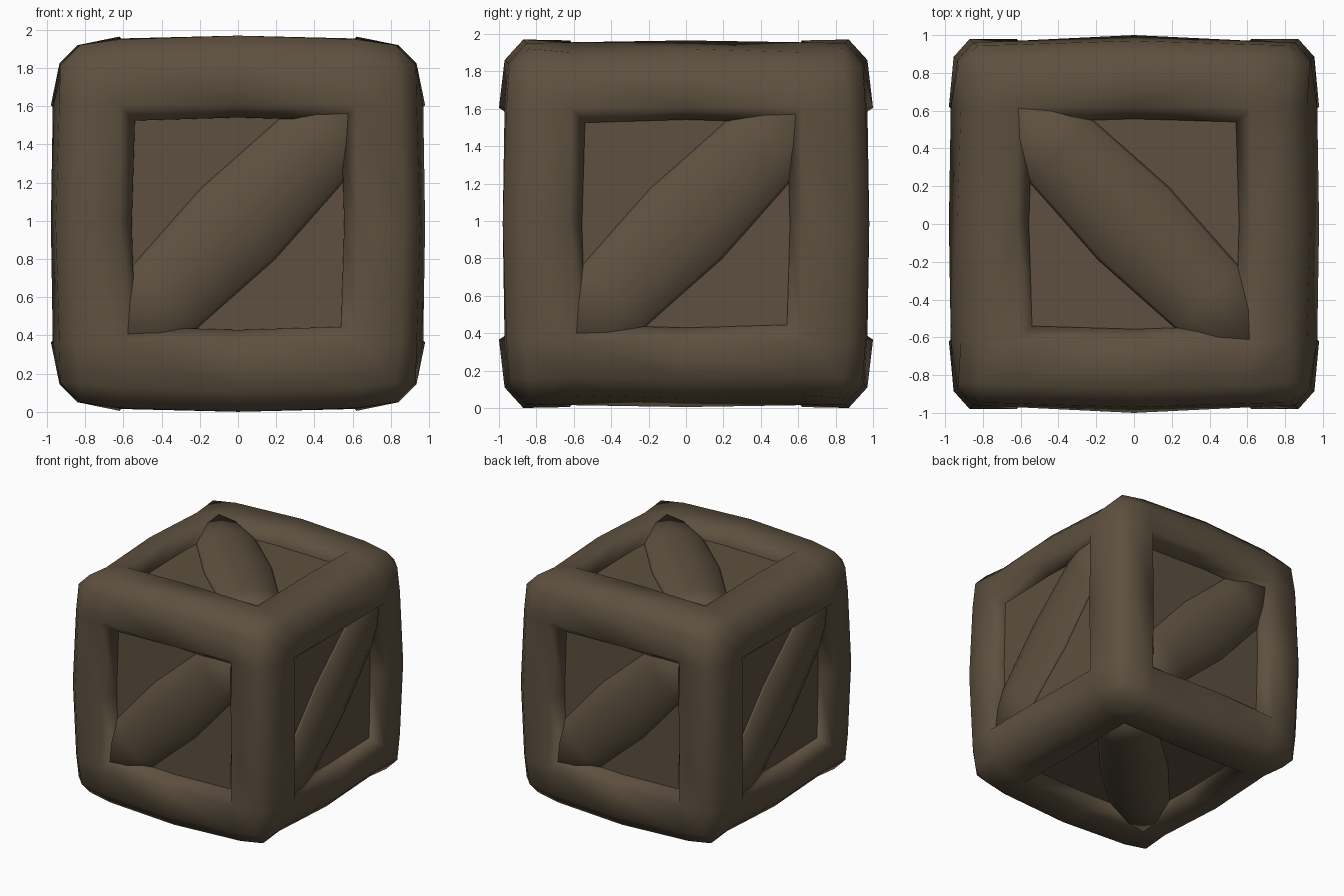
import bpy, bmesh
from mathutils import Vector

if "Cube" in bpy.data.objects:
    bpy.data.objects.remove(bpy.data.objects["Cube"])

H = 0.97           # half size of the frame
CZ = 0.985         # height of the centre

wood = bpy.data.materials.new("brown_wood")
wood.diffuse_color = (0.11, 0.081, 0.05, 1)
wood.use_nodes = True
wood.node_tree.nodes["Principled BSDF"].inputs["Base Color"].default_value = wood.diffuse_color


def finish(bm, name, smooth=True):
    bmesh.ops.recalc_face_normals(bm, faces=bm.faces)
    for f in bm.faces:
        f.smooth = smooth
    me = bpy.data.meshes.new(name)
    bm.to_mesh(me)
    bm.free()
    me.materials.append(wood)
    ob = bpy.data.objects.new(name, me)
    ob.location.z = CZ
    bpy.context.collection.objects.link(ob)
    return ob


def sign(c):
    return 1 if c > 0 else -1


# Rounded frame: gridded cube with chamfered edges and a window in each side
bm = bmesh.new()
bmesh.ops.create_cube(bm, size=2 * H)
bmesh.ops.subdivide_edges(bm, edges=bm.edges[:], cuts=3, use_grid_fill=True)
for v in bm.verts:
    for a in range(3):
        if 0.4 < abs(v.co[a]) < 0.6:
            v.co[a] *= 0.62 / 0.485
rim = [e for e in bm.edges
       if sum(abs(c) > 0.96 for c in (e.verts[0].co + e.verts[1].co) / 2) == 2]
bmesh.ops.bevel(bm, geom=rim, offset=0.11, segments=1, affect='EDGES', profile=0.5)
windows = [f for f in bm.faces
           if sorted(abs(c) for c in f.calc_center_median())[1] < 0.5]
bmesh.ops.delete(bm, geom=windows, context='FACES')

# Window reveals: a wide chamfer, then a short wall
outer = set(bm.verts)
for depth, half in ((0.88, 0.54), (0.80, 0.55)):
    border = [e for e in bm.edges if e.is_boundary]
    new = bmesh.ops.extrude_edge_only(bm, edges=border)["geom"]
    for v in [g for g in new if isinstance(g, bmesh.types.BMVert)]:
        n = max(range(3), key=lambda a: abs(v.co[a]))
        middle = min(abs(c) for c in v.co) < 0.1
        for a in range(3):
            if a == n:
                v.co[a] = sign(v.co[a]) * depth
            elif abs(v.co[a]) > 0.1:
                v.co[a] = sign(v.co[a]) * half * (1.03 if middle else 1)

# Bars swell in the middle and taper to the corners
# per bar direction: (short, long) chamfer coordinates in the middle of the bar
chamfer = {0: {1: (0.87, 0.97), 2: (0.875, 0.985)},
           1: {0: (0.84, 0.935), 2: (0.84, 0.935)},
           2: {0: (0.87, 0.955), 1: (0.885, 0.98)}}
for v in outer:
    c = [abs(k) for k in v.co]
    t = min(range(3), key=lambda a: c[a])
    if sum(k > 0.8 for k in c) == 3:            # corner points
        scale = (0.96, 0.975, 0.965)
        for a in range(3):
            v.co[a] *= scale[a]
    elif sum(k > 0.8 for k in c) == 2:          # chamfer points
        taper = 1 if c[t] < 0.1 else 0.98
        for a in range(3):
            if a != t:
                short, long = chamfer[t][a]
                v.co[a] = sign(v.co[a]) * taper * (long if c[a] > 0.9 else short)
    else:                                       # window rim points
        n = max(range(3), key=lambda a: c[a])
        reach = 0.97
        if c[t] < 0.1:
            reach = 1.0 if (n == 1 and t == 0) else 0.98
        v.co[n] = sign(v.co[n]) * reach
finish(bm, "rounded_frame")

# Recessed panels: one inner box
bm = bmesh.new()
bmesh.ops.create_cube(bm, size=2)
bmesh.ops.scale(bm, vec=(0.87, 0.85, 0.87), verts=bm.verts)
# shrink behind the frame: keep only the six inset squares
for f in bm.faces[:]:
    bmesh.ops.inset_region(bm, faces=[f], thickness=0.25)
bmesh.ops.delete(bm, geom=[f for f in bm.faces if f.calc_area() < 1.0 or
                           sorted(abs(c) for c in f.calc_center_median())[1] > 0.05],
                 context='FACES')
finish(bm, "inner_panels", False)

# Diagonal braces: shallow bulging planks, one per side (normal, direction, base, crown)
sides = {
    "front": ((0, -1, 0), (1, 0, 1), 0.84, 0.93),
    "right": ((1, 0, 0), (0, 1, 1), 0.86, 0.94),
    "back": ((0, 1, 0), (-1, 0, 1), 0.84, 0.93),
    "left": ((-1, 0, 0), (0, -1, 1), 0.86, 0.94),
    "top": ((0, 0, 1), (1, -1, 0), 0.86, 0.97),
    "bottom": ((0, 0, -1), (1, 1, 0), 0.86, 0.97),
}
stations = ((-0.88, 0.20, -0.01), (-0.55, 0.245, 0), (0, 0.28, 0.01),
            (0.55, 0.245, 0), (0.88, 0.20, -0.01))
for name, (n, d, base, crown) in sides.items():
    n, d = Vector(n), Vector(d).normalized()
    w = n.cross(d)
    bm = bmesh.new()
    rows = []
    for t, half, lift in stations:
        top = crown + lift
        profile = ((-1, base), (-0.9, base + 0.025), (-0.5, top - 0.015), (0, top),
                   (0.5, top - 0.015), (0.9, base + 0.025), (1, base))
        rows.append([bm.verts.new(d * t + w * half * k + n * h) for k, h in profile])
    for r0, r1 in zip(rows, rows[1:]):
        for i in range(len(r0)):
            j = (i + 1) % len(r0)
            bm.faces.new((r0[i], r0[j], r1[j], r1[i]))
    bm.faces.new(rows[0])
    bm.faces.new(rows[-1])
    finish(bm, name + "_brace")
